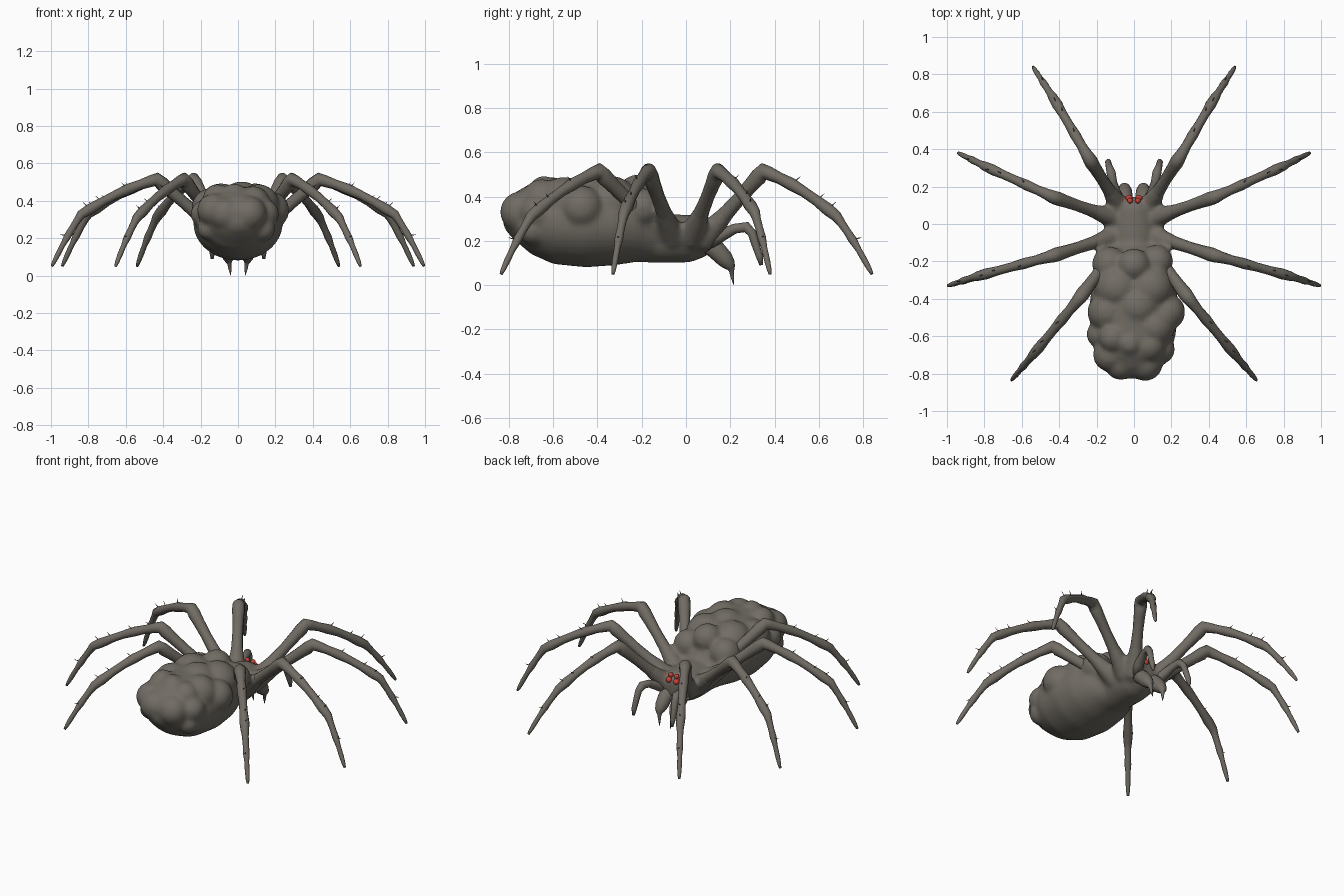
import bpy, bmesh, math, random
from mathutils import Vector, Matrix

random.seed(4)


def material(name, rgb):
    m = bpy.data.materials.new(name)
    m.diffuse_color = (*rgb, 1)
    return m


HIDE = material("grey_brown_hide", (0.165, 0.150, 0.127))
RED = material("red_eye", (0.56, 0.055, 0.04))


def finish(name, bm, mat, mirror=False):
    bmesh.ops.recalc_face_normals(bm, faces=bm.faces[:])
    for f in bm.faces:
        f.smooth = True
    me = bpy.data.meshes.new(name)
    bm.to_mesh(me)
    bm.free()
    me.materials.append(mat)
    ob = bpy.data.objects.new(name, me)
    bpy.context.collection.objects.link(ob)
    if mirror:
        ob.modifiers.new("mirror", 'MIRROR')
    return ob


def loft(bm, rings):
    """Skin a list of point rings and cap both ends."""
    vs = [[bm.verts.new(p) for p in r] for r in rings]
    n = len(vs[0])
    for a, b in zip(vs, vs[1:]):
        for i in range(n):
            j = (i + 1) % n
            bm.faces.new((a[i], a[j], b[j], b[i]))
    bm.faces.new(vs[0][::-1])
    bm.faces.new(vs[-1])


def tube(bm, path, n=12):
    """Round limb through (point, radius) pairs with a twist-free frame."""
    pts = [Vector(p) for p, _ in path]
    last, side, rings = None, None, []
    for i, (p, (_, r)) in enumerate(zip(pts, path)):
        a = pts[max(i - 1, 0)]
        b = pts[min(i + 1, len(pts) - 1)]
        d = ((p - a).normalized() + (b - p).normalized()).normalized()
        if last is None:
            side = d.orthogonal().normalized()
        else:
            side = last.rotation_difference(d) @ side
        last, up = d, d.cross(side)
        rings.append([p + r * (math.cos(t) * side + math.sin(t) * up)
                      for t in (2 * math.pi * k / n for k in range(n))])
    loft(bm, rings)


def hull(bm, sections, n=32):
    """Body shell from (y, z centre, half width, half height) sections."""
    loft(bm, [[(w * math.cos(t), y, z + h * math.sin(t))
               for t in (2 * math.pi * k / n for k in range(n))]
              for y, z, w, h in sections])


def ball(bm, p, r):
    bmesh.ops.create_icosphere(bm, subdivisions=3, radius=r, matrix=Matrix.Translation(p))


# Leg joints: hip, knee, ankle, tip
LEGS = {
    "front_leg": [(0.07, 0.08, 0.21), (0.24, 0.35, 0.515), (0.435, 0.68, 0.31), (0.54, 0.84, 0.05)],
    "second_leg": [(0.09, 0.025, 0.22), (0.435, 0.145, 0.515), (0.80, 0.31, 0.33), (0.94, 0.38, 0.05)],
    "third_leg": [(0.09, -0.06, 0.22), (0.435, -0.17, 0.515), (0.84, -0.28, 0.325), (0.995, -0.33, 0.05)],
    "rear_leg": [(0.07, -0.10, 0.22), (0.29, -0.395, 0.515), (0.54, -0.70, 0.31), (0.655, -0.835, 0.05)],
}

# Body: thorax and abdomen shells with lumps, fused into one skin
bm = bmesh.new()
hull(bm, [(-0.825, 0.31, 0.04, 0.04), (-0.81, 0.31, 0.08, 0.07), (-0.77, 0.31, 0.14, 0.11),
          (-0.70, 0.30, 0.19, 0.16), (-0.60, 0.285, 0.222, 0.19), (-0.45, 0.28, 0.24, 0.20),
          (-0.32, 0.28, 0.225, 0.19), (-0.22, 0.27, 0.185, 0.165), (-0.15, 0.24, 0.14, 0.135),
          (-0.10, 0.22, 0.10, 0.10)])
hull(bm, [(-0.28, 0.21, 0.10, 0.10), (-0.15, 0.21, 0.12, 0.11), (-0.05, 0.21, 0.128, 0.110),
          (0.02, 0.21, 0.122, 0.107), (0.08, 0.22, 0.105, 0.095), (0.12, 0.225, 0.085, 0.075),
          (0.145, 0.22, 0.05, 0.045)])
LUMPS = [(0.0, -0.22, 0.41, 0.09), (-0.13, -0.215, 0.35, 0.095), (0.12, -0.20, 0.35, 0.09),
         (0.09, -0.34, 0.37, 0.125), (-0.09, -0.34, 0.37, 0.125), (0.02, -0.44, 0.38, 0.125),
         (0.175, -0.47, 0.35, 0.10), (-0.14, -0.47, 0.36, 0.11), (0.11, -0.55, 0.38, 0.11),
         (-0.18, -0.59, 0.33, 0.075), (-0.11, -0.61, 0.41, 0.08), (-0.02, -0.64, 0.425, 0.07),
         (0.08, -0.65, 0.39, 0.09), (0.14, -0.67, 0.33, 0.08), (-0.13, -0.70, 0.35, 0.09),
         (-0.07, -0.745, 0.33, 0.09), (0.06, -0.745, 0.33, 0.095),
         (0.13, -0.69, 0.25, 0.07), (-0.16, -0.67, 0.25, 0.06)]
for x, y, z, r in LUMPS:
    ball(bm, (x, y, z), r)
for hip, knee, *_ in LEGS.values():      # hip sockets
    for s in (-1, 1):
        a, b = Vector(hip), Vector(knee)
        for k in range(9):
            p = a.lerp(b, k * 0.045)
            ball(bm, (s * p.x, p.y, p.z), 0.062 - 0.003 * k)
body = finish("body", bm, HIDE)
rm = body.modifiers.new("fuse", 'REMESH')
rm.mode, rm.voxel_size, rm.use_smooth_shade = 'VOXEL', 0.011, True
sm = body.modifiers.new("soften", 'SMOOTH')
sm.factor, sm.iterations = 0.5, 14

# Legs: knobbly segments with a few short bristles
PROFILE = [
    [(0, .050), (.2, .043), (.4, .034), (.6, .031), (.8, .034), (.92, .038)],
    [(0, .036), (.08, .031), (.22, .026), (.38, .029), (.55, .024), (.72, .024), (.88, .029)],
    [(0, .025), (.12, .020), (.3, .018), (.45, .020), (.62, .014), (.8, .014), (.93, .011), (1, .007)],
]
for name, joints in LEGS.items():
    J = [Vector(j) for j in joints]
    bm = bmesh.new()
    path = []
    for seg, prof in enumerate(PROFILE):
        a, b = J[seg], J[seg + 1]
        arch = (0, 0.02, 0.012)[seg]
        for t, r in prof:
            p = a.lerp(b, t) + Vector((0, 0, arch * math.sin(math.pi * t)))
            path.append((p, r))
            if (seg, t) in ((1, .38), (1, .72), (1, .88), (2, .45)):
                d = (b - a).normalized()
                up = (Vector((0, 0, 1)) - d * d.z).normalized()
                out = (up + d.cross(up) * random.uniform(-0.4, 0.4) + 0.4 * d).normalized()
                tube(bm, [(p + out * r * 0.7, 0.004), (p + out * (r + 0.025), 0.0008)], 5)
    tube(bm, path)
    finish(name, bm, HIDE, True)

# Feelers
bm = bmesh.new()
tube(bm, [((0.07, 0.09, 0.19), 0.04), ((0.095, 0.16, 0.225), 0.029), ((0.112, 0.22, 0.255), 0.023),
          ((0.122, 0.272, 0.262), 0.025), ((0.130, 0.298, 0.235), 0.020), ((0.135, 0.315, 0.18), 0.018),
          ((0.138, 0.332, 0.13), 0.016), ((0.138, 0.340, 0.09), 0.008)])
finish("feelers", bm, HIDE, True)

# Jaws with pointed fangs
bm = bmesh.new()
tube(bm, [((0.045, 0.06, 0.21), 0.045), ((0.047, 0.10, 0.19), 0.046), ((0.05, 0.14, 0.155), 0.044),
          ((0.05, 0.175, 0.118), 0.040), ((0.05, 0.195, 0.092), 0.030), ((0.049, 0.203, 0.077), 0.019),
          ((0.046, 0.206, 0.065), 0.012), ((0.043, 0.21, 0.035), 0.008), ((0.038, 0.216, 0.0), 0.001)])
finish("jaws", bm, HIDE, True)

# Eyes: pairs on the brow, at the sides and low on the face
bm = bmesh.new()
for x, y, z, r in ((0.021, 0.125, 0.300, 0.015), (0.070, 0.125, 0.288, 0.012), (0.026, 0.136, 0.272, 0.019)):
    ball(bm, (x, y, z), r)
finish("eyes", bm, RED, True)
